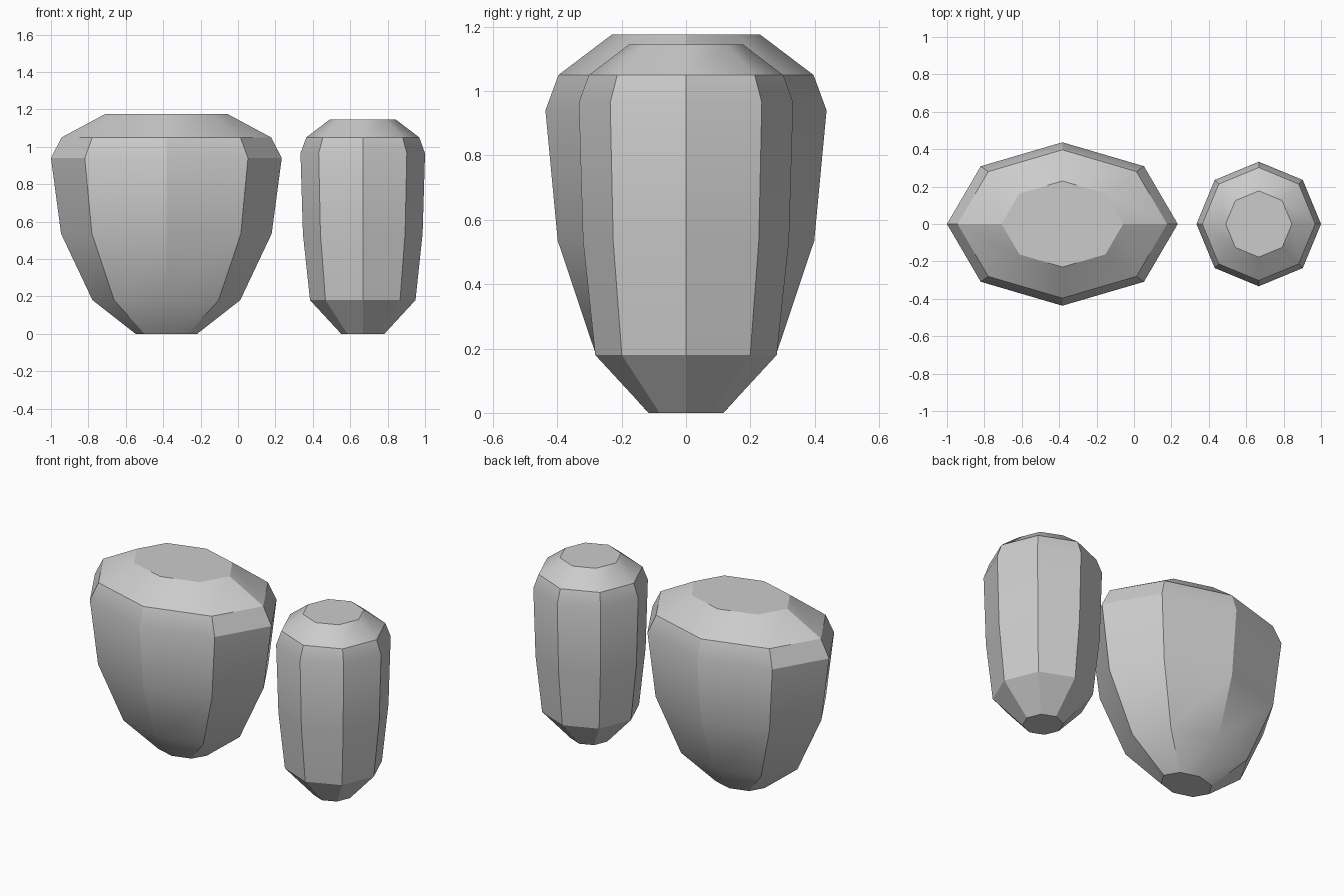
import bpy
import bmesh
import math

cube = bpy.data.objects.get("Cube")
if cube:
    bpy.data.objects.remove(cube, do_unlink=True)

stone_grey = bpy.data.materials.new("stone_grey")
stone_grey.use_nodes = True
GREY = (0.6, 0.6, 0.6, 1.0)
stone_grey.diffuse_color = GREY
stone_grey.node_tree.nodes["Principled BSDF"].inputs["Base Color"].default_value = GREY

SIDES = 8


def stone(name, centre_x, profile, depth):
    """Stack eight-sided rings of (radius, height), squashed in y by depth."""
    bm = bmesh.new()
    rings = []
    for radius, z in profile:
        ring = []
        for i in range(SIDES):
            a = math.tau * i / SIDES
            ring.append(bm.verts.new((radius * math.cos(a), radius * depth * math.sin(a), z)))
        rings.append(ring)
    for low, high in zip(rings, rings[1:]):
        for i in range(SIDES):
            j = (i + 1) % SIDES
            bm.faces.new((low[i], low[j], high[j], high[i]))
    bm.faces.new(rings[0][::-1])
    bm.faces.new(rings[-1])
    mesh = bpy.data.meshes.new(name)
    bm.to_mesh(mesh)
    bm.free()
    mesh.materials.append(stone_grey)
    obj = bpy.data.objects.new(name, mesh)
    obj.location.x = centre_x
    bpy.context.collection.objects.link(obj)
    # Soften shallow bends, keep the strong facet edges
    bpy.ops.object.select_all(action='DESELECT')
    obj.select_set(True)
    bpy.context.view_layer.objects.active = obj
    bpy.ops.object.shade_smooth_by_angle(angle=math.radians(30))


# Wide oval stone
stone("wide_stone", -0.383,
      [(0.165, 0), (0.395, 0.18), (0.563, 0.535), (0.617, 0.94), (0.56, 1.05), (0.325, 1.176)],
      0.708)

# Narrow round stone
stone("narrow_stone", 0.667,
      [(0.116, 0), (0.282, 0.18), (0.32, 0.535), (0.333, 0.965), (0.302, 1.05), (0.177, 1.145)],
      1.0)
